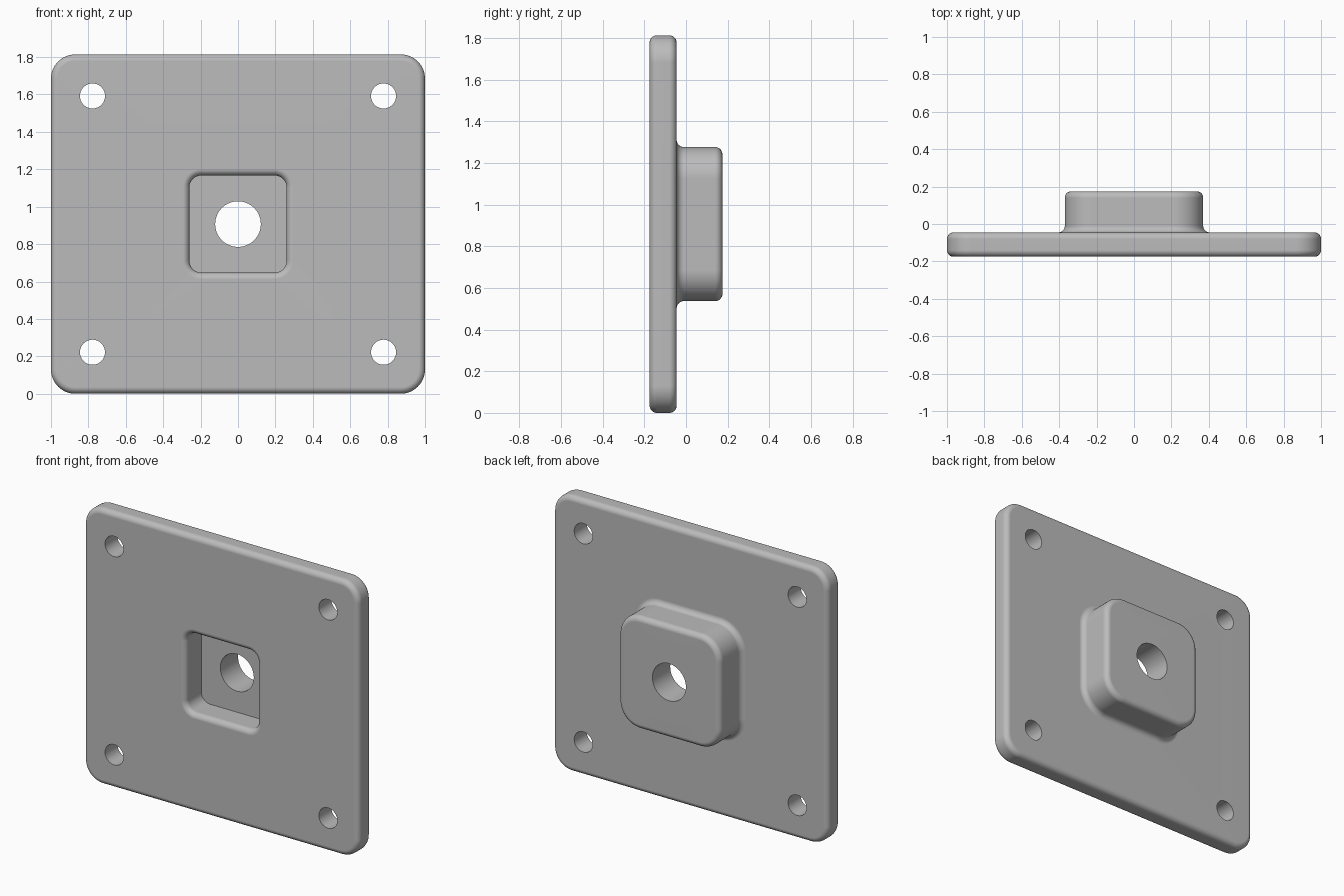
import bpy
import bmesh
from math import sin, cos, pi, radians
from mathutils import Matrix

cube = bpy.data.objects.get("Cube")
if cube:
    bpy.data.objects.remove(cube, do_unlink=True)

# Main dimensions
MID_Z = 0.907
FRONT, PLATE_BACK, BOSS_BACK = -0.175, -0.045, 0.175
POCKET_FLOOR = -0.01
FILLET = 0.035
CORNER_STEPS, FILLET_STEPS = 14, 7

grey = bpy.data.materials.new("plain_grey")
grey.use_nodes = True
colour = (0.5, 0.5, 0.5, 1)
grey.diffuse_color = colour
grey.node_tree.nodes["Principled BSDF"].inputs["Base Color"].default_value = colour


def ring(bm, size, grow, y):
    """Rounded rectangle (half width, half height, corner radius), offset by grow."""
    w, h, r = size
    verts = []
    for q, (sx, sz) in enumerate([(1, 1), (-1, 1), (-1, -1), (1, -1)]):
        for i in range(CORNER_STEPS + 1):
            a = (q + i / CORNER_STEPS) * pi / 2
            x = sx * (w - r) + (r + grow) * cos(a)
            z = sz * (h - r) + (r + grow) * sin(a)
            verts.append(bm.verts.new((x, y, z + MID_Z)))
    return verts


def fillet(size, centre_grow, centre_y, start, end):
    """Quarter-round section as a run of (size, grow, y) steps."""
    steps = []
    for i in range(FILLET_STEPS + 1):
        a = radians(start + (end - start) * i / FILLET_STEPS)
        steps.append((size, centre_grow + FILLET * cos(a), centre_y + FILLET * sin(a)))
    return steps


bore = (0.122, 0.122, 0.122)
pocket = (0.26, 0.26, 0.065)
plate = (1.0, MID_Z, 0.13)
boss = (0.37, 0.37, 0.15)

# Closed section: bore, pocket, plate rim, boss and back to the bore
section = [(bore, 0, POCKET_FLOOR), (pocket, 0, POCKET_FLOOR)]
section += fillet(pocket, FILLET, FRONT + FILLET, 180, 270)
section += fillet(plate, -FILLET, FRONT + FILLET, -90, 0)
section += fillet(plate, -FILLET, PLATE_BACK - FILLET, 0, 90)
section += fillet(boss, FILLET, PLATE_BACK + FILLET, 270, 180)
section += fillet(boss, -FILLET, BOSS_BACK - FILLET, 0, 90)
section += [(bore, 0, BOSS_BACK)]

bm = bmesh.new()
rings = [ring(bm, *step) for step in section]
for a, b in zip(rings, rings[1:] + rings[:1]):
    for i in range(len(a)):
        j = (i + 1) % len(a)
        bm.faces.new((a[i], a[j], b[j], b[i]))
bmesh.ops.remove_doubles(bm, verts=bm.verts, dist=1e-5)
bmesh.ops.recalc_face_normals(bm, faces=bm.faces)
mesh = bpy.data.meshes.new("mounting_plate")
bm.to_mesh(mesh)
bm.free()
mesh.materials.append(grey)
body = bpy.data.objects.new("mounting_plate", mesh)
bpy.context.collection.objects.link(body)

# Bolt holes in the four corners
bm = bmesh.new()
for sx in (-1, 1):
    for sz in (-1, 1):
        place = Matrix.Translation((sx * 0.778, -0.11, MID_Z + sz * 0.685))
        bmesh.ops.create_cone(bm, cap_ends=True, segments=48, radius1=0.067, radius2=0.067,
                              depth=0.4, matrix=place @ Matrix.Rotation(pi / 2, 4, "X"))
cut_mesh = bpy.data.meshes.new("bolt_hole_cutter")
bm.to_mesh(cut_mesh)
bm.free()
cut_mesh.materials.append(grey)
cutter = bpy.data.objects.new("bolt_hole_cutter", cut_mesh)
bpy.context.collection.objects.link(cutter)
cutter.hide_render = True

bpy.ops.object.select_all(action="DESELECT")
body.select_set(True)
bpy.context.view_layer.objects.active = body
drill = body.modifiers.new("bolt_holes", "BOOLEAN")
drill.operation = "DIFFERENCE"
drill.solver = "EXACT"
drill.object = cutter
bpy.ops.object.modifier_apply(modifier=drill.name)
bpy.data.objects.remove(cutter, do_unlink=True)

# Smooth fillets, flat faces kept flat
bpy.ops.object.shade_smooth_by_angle(angle=radians(30))
flat = body.modifiers.new("flat_faces", "WEIGHTED_NORMAL")
flat.keep_sharp = True
